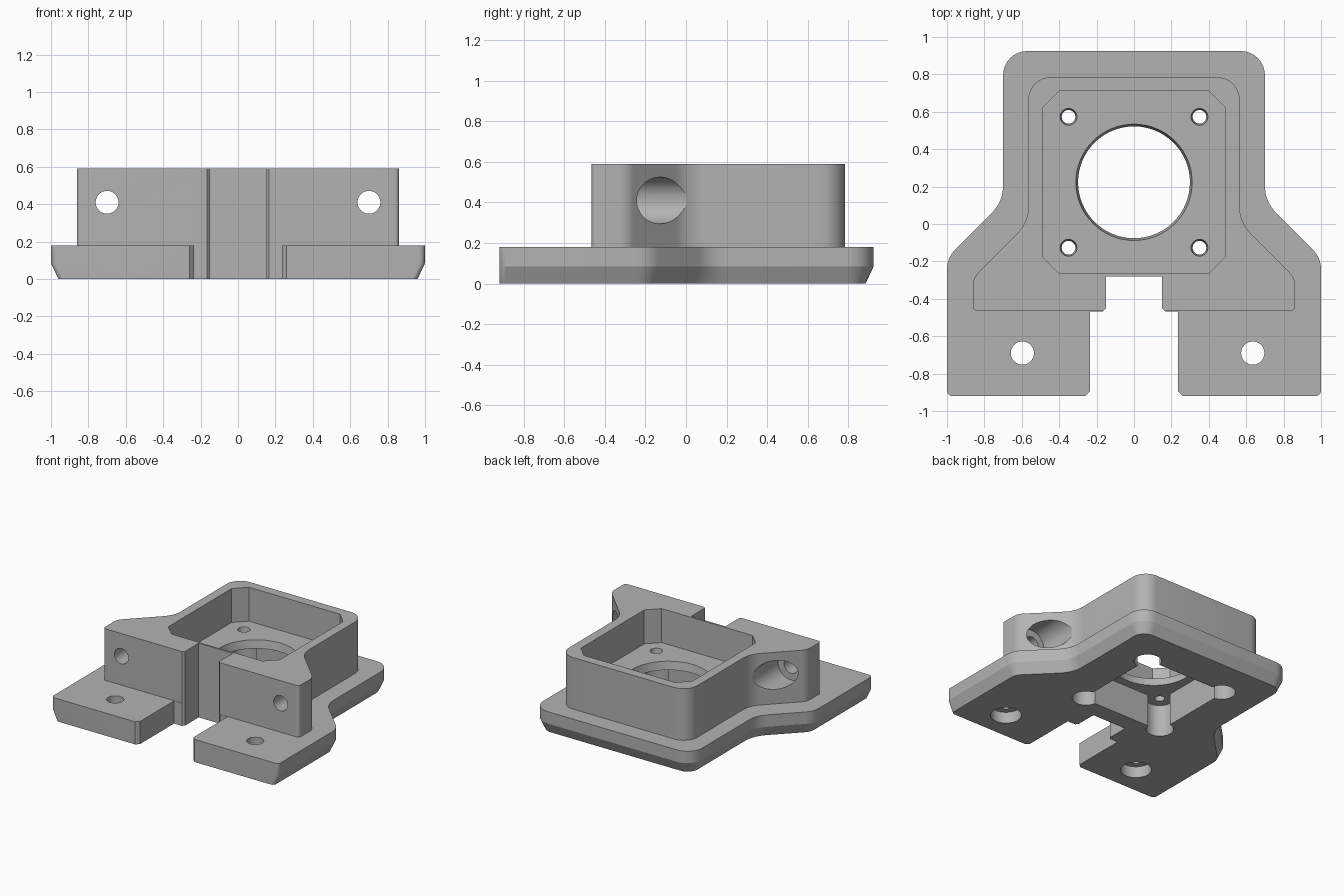
import bpy, bmesh, math
from mathutils import Vector

if "Cube" in bpy.data.objects:
    bpy.data.objects.remove(bpy.data.objects["Cube"])

grey = bpy.data.materials.new("plain_grey")
grey.use_nodes = True
colour = (0.45, 0.45, 0.45, 1)
grey.diffuse_color = colour
grey.node_tree.nodes["Principled BSDF"].inputs["Base Color"].default_value = colour


def fillet(corners, steps=8):
    """Round each (x, y, radius) corner of a closed outline."""
    out = []
    for i, (x, y, r) in enumerate(corners):
        p = Vector((x, y))
        if r == 0:
            out.append(p)
            continue
        a = (Vector(corners[i - 1][:2]) - p).normalized()
        b = (Vector(corners[(i + 1) % len(corners)][:2]) - p).normalized()
        half = a.angle(b) / 2
        centre = p + (a + b).normalized() * r / math.sin(half)
        start = p + a * r / math.tan(half) - centre
        end = p + b * r / math.tan(half) - centre
        turn = math.atan2(start.x * end.y - start.y * end.x, start.dot(end))
        for k in range(steps + 1):
            t = turn * k / steps
            c, s = math.cos(t), math.sin(t)
            out.append(centre + Vector((start.x * c - start.y * s, start.x * s + start.y * c)))
    return out


def mirrored(half):
    """Complete a right-hand list of corners across x = 0."""
    return half + [(-x, y, r) for x, y, r in reversed(half)]


def loft(name, rings):
    """Solid through (outline, z) rings with matching point counts."""
    bm = bmesh.new()
    loops = [[bm.verts.new((p.x, p.y, z)) for p in pts] for pts, z in rings]
    n = len(loops[0])
    for lo, hi in zip(loops, loops[1:]):
        for i in range(n):
            j = (i + 1) % n
            bm.faces.new((lo[i], lo[j], hi[j], hi[i]))
    bm.faces.new(loops[0])
    bm.faces.new(loops[-1])
    bmesh.ops.recalc_face_normals(bm, faces=bm.faces)
    mesh = bpy.data.meshes.new(name)
    bm.to_mesh(mesh)
    bm.free()
    ob = bpy.data.objects.new(name, mesh)
    bpy.context.collection.objects.link(ob)
    mesh.materials.append(grey)
    return ob


def prism(name, corners, z0, z1):
    pts = fillet(corners)
    return loft(name, [(pts, z0), (pts, z1)])


def cone(name, x, y, r0, r1, z0, z1, sides=48):
    def ring(r):
        return [Vector((x + r * math.cos(math.tau * k / sides),
                        y + r * math.sin(math.tau * k / sides))) for k in range(sides)]
    return loft(name, [(ring(r0), z0), (ring(r1), z1)])


def bore_y(name, x, z, r, y0, y1):
    """Cylinder lying along y."""
    ob = cone(name, 0, 0, r, r, y0, y1)
    ob.rotation_euler.x = -math.pi / 2
    ob.location = (x, 0, z)
    return ob


def combine(body, tool, operation="DIFFERENCE"):
    bpy.context.view_layer.objects.active = body
    mod = body.modifiers.new("combine", "BOOLEAN")
    mod.operation, mod.object, mod.solver = operation, tool, "EXACT"
    bpy.ops.object.modifier_apply(modifier=mod.name)
    bpy.data.objects.remove(tool)


# Base plate, bevelled underneath along the sides and back
plate_top = fillet(mirrored([(1, -.92, .03), (1, -.18, .15), (.7, .12, .2), (.7, .925, .13)]))
plate_low = fillet(mirrored([(.96, -.92, .03), (.96, -.197, .11), (.66, .103, .24), (.66, .885, .09)]))
mount = loft("motor_mount", [(plate_low, 0), (plate_top, .085), (plate_top, .18)])

# Raised housing
housing = prism("housing", mirrored([(.862, -.465, .025), (.862, -.29, .1),
                                     (.565, .01, .2), (.565, .785, .12)]), .1, .59)
combine(mount, housing, "UNION")

# Stepped front slot
slot = mirrored([(.26, -1, 0), (.26, -.92, 0), (.235, -.895, 0), (.235, -.467, 0),
                 (.167, -.467, 0), (.15, -.45, 0), (.15, -.28, 0)])
combine(mount, prism("slot", slot, -.1, .8))

# Upper pocket with cut corners
pocket = mirrored([(.4, -.265, 0), (.49, -.175, 0), (.49, .62, 0), (.4, .71, 0)])
combine(mount, prism("upper_pocket", pocket, .32, .8))

# Lower pocket with round corner reliefs, and the screw holes
mid = .223
combine(mount, prism("lower_pocket", mirrored([(.365, mid - .365, 0), (.365, mid + .365, 0)]), -.1, .256))
for x in (-.35, .35):
    for y in (mid - .35, mid + .35):
        combine(mount, cone("corner_relief", x, y, .1, .1, -.1, .256))
        combine(mount, cone("screw_hole", x, y, .036, .046, .25, .325, 24))

# Central bore
combine(mount, cone("centre_bore", 0, mid, .296, .312, .24, .325, 64))

# Clamp bores along y and counterbored foot holes
for side, foot_x in ((-1, -.597), (1, .635)):
    combine(mount, bore_y("clamp_bore", side * .7, .41, .061, -.6, .2))
    combine(mount, bore_y("clamp_counterbore", side * .7, .41, .115, -.32, .2))
    combine(mount, cone("foot_hole", foot_x, -.69, .062, .062, -.1, .3))
    combine(mount, cone("foot_counterbore", foot_x, -.69, .112, .112, -.1, .09))

bpy.ops.object.select_all(action="DESELECT")
mount.select_set(True)
bpy.context.view_layer.objects.active = mount
bpy.ops.object.shade_smooth_by_angle(angle=math.radians(25))
